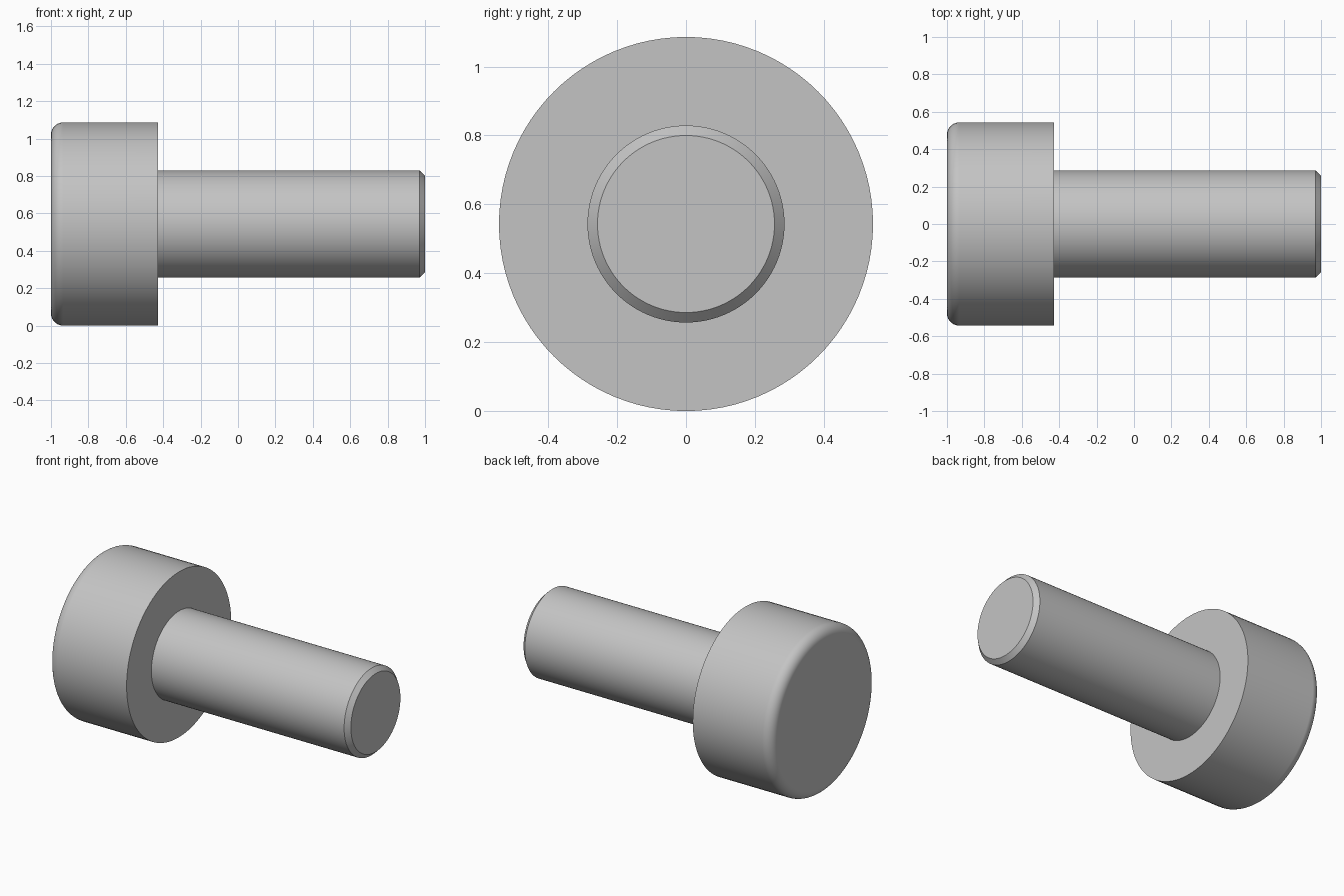
import bpy
import bmesh
from math import cos, sin, pi, radians
from mathutils import Vector

if "Cube" in bpy.data.objects:
    bpy.data.objects.remove(bpy.data.objects["Cube"], do_unlink=True)

# Main dimensions; the bolt axis runs along x
SEGMENTS = 96
HEAD_R, SHANK_R = 0.543, 0.286
HEAD_END, SHOULDER, TIP = -1.0, -0.429, 1.0
FILLET, CHAMFER = 0.065, 0.029
HEX_R, HEX_DEPTH = 0.2474, 0.286

steel = bpy.data.materials.new("plain_steel_grey")
steel.use_nodes = True
GREY = (0.55, 0.55, 0.55, 1)
steel.diffuse_color = GREY
steel.node_tree.nodes["Principled BSDF"].inputs["Base Color"].default_value = GREY


def lathe(bm, profile):
    """Spin (x, radius) points around the x axis."""
    verts = [bm.verts.new((x, 0, r)) for x, r in profile]
    edges = [bm.edges.new(pair) for pair in zip(verts, verts[1:])]
    bmesh.ops.spin(bm, geom=verts + edges, cent=(0, 0, 0), axis=(1, 0, 0),
                   angle=2 * pi, steps=SEGMENTS, use_merge=False)
    bmesh.ops.remove_doubles(bm, verts=bm.verts[:], dist=0.0001)


def open_rim(bm, x):
    """Boundary edges lying in the plane at x."""
    return [e for e in bm.edges if e.is_boundary
            and all(abs(v.co.x - x) < 0.0001 for v in e.verts)]


def finish(bm, name):
    bmesh.ops.recalc_face_normals(bm, faces=bm.faces[:])
    mesh = bpy.data.meshes.new(name)
    bm.to_mesh(mesh)
    bm.free()
    mesh.materials.append(steel)
    obj = bpy.data.objects.new(name, mesh)
    bpy.context.collection.objects.link(obj)
    obj.location.z = HEAD_R
    bpy.ops.object.select_all(action="DESELECT")
    obj.select_set(True)
    bpy.context.view_layer.objects.active = obj
    bpy.ops.object.shade_smooth_by_angle(angle=radians(30))
    weighted = obj.modifiers.new("clean_shading", "WEIGHTED_NORMAL")
    weighted.keep_sharp = True


# Head: rounded outer edge, flat underside
bm = bmesh.new()
arc = [i * pi / 20 for i in range(11)]
profile = [(HEAD_END + FILLET * (1 - cos(a)), HEAD_R - FILLET * (1 - sin(a))) for a in arc]
lathe(bm, profile + [(SHOULDER, HEAD_R), (SHOULDER, SHANK_R)])

# Hex socket: six walls and a flat floor, joined to the head's end face
rim = open_rim(bm, HEAD_END)
corners = [Vector((HEAD_END, HEX_R * sin(k * pi / 3), HEX_R * cos(k * pi / 3)))
           for k in range(6)]
mouth = [bm.verts.new(c) for c in corners]
floor = [bm.verts.new(c + Vector((HEX_DEPTH, 0, 0))) for c in corners]
for k in range(6):
    n = (k + 1) % 6
    bm.faces.new((mouth[k], mouth[n], floor[n], floor[k]))
bm.faces.new(floor)
hex_edges = [bm.edges.get((mouth[k], mouth[(k + 1) % 6])) for k in range(6)]
bmesh.ops.bridge_loops(bm, edges=rim + hex_edges)
finish(bm, "socket_head")

# Shank: plain cylinder with a chamfered, closed tip
bm = bmesh.new()
lathe(bm, [(SHOULDER, SHANK_R), (TIP - CHAMFER, SHANK_R), (TIP, SHANK_R - CHAMFER)])
bmesh.ops.edgeloop_fill(bm, edges=open_rim(bm, TIP))
finish(bm, "shank")
